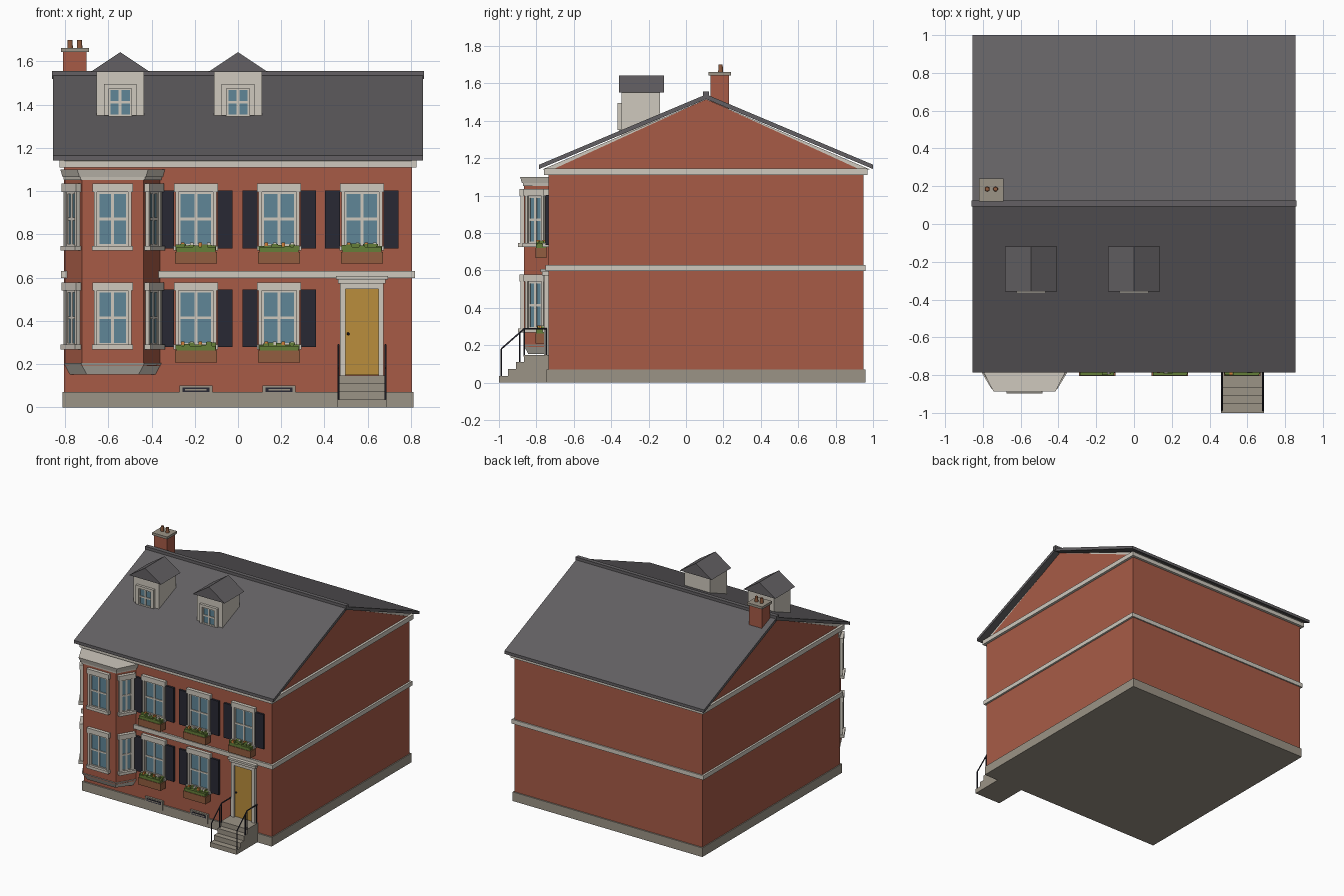
import bpy, bmesh, math, random
from mathutils import Matrix, Vector

if "Cube" in bpy.data.objects:
    bpy.data.objects.remove(bpy.data.objects["Cube"])
random.seed(4)


def material(name, r, g, b):
    m = bpy.data.materials.new(name)
    m.use_nodes = True
    m.diffuse_color = (r, g, b, 1)
    node = next(n for n in m.node_tree.nodes if n.type == 'BSDF_PRINCIPLED')
    node.inputs["Base Color"].default_value = (r, g, b, 1)
    node.inputs["Roughness"].default_value = 0.8
    return m


BRICK = material("red brick", .39, .105, .062)
SLATE = material("grey slate", .125, .118, .125)
TRIM = material("cream trim", .62, .58, .51)
STONE = material("grey stone", .33, .295, .24)
GLASS = material("blue glass", .115, .24, .31)
DARK = material("near black paint", .022, .022, .034)
OCHRE = material("ochre door paint", .49, .27, .045)
WOOD = material("planter wood", .29, .11, .05)
LEAF = material("leaf green", .13, .21, .04)
ORANGE = material("orange petals", .62, .21, .04)


def finish(name, bm, mat):
    bmesh.ops.recalc_face_normals(bm, faces=bm.faces)
    mesh = bpy.data.meshes.new(name)
    bm.to_mesh(mesh)
    bm.free()
    mesh.materials.append(mat)
    ob = bpy.data.objects.new(name, mesh)
    bpy.context.collection.objects.link(ob)
    return ob


def boxes(name, mat, spans, place=Matrix()):
    """One object from several boxes, each (x0, x1, y0, y1, z0, z1)."""
    bm = bmesh.new()
    for x0, x1, y0, y1, z0, z1 in spans:
        fit = (Matrix.Translation(((x0 + x1) / 2, (y0 + y1) / 2, (z0 + z1) / 2))
               @ Matrix.Diagonal((x1 - x0, y1 - y0, z1 - z0, 1)))
        bmesh.ops.create_cube(bm, size=1, matrix=place @ fit)
    return finish(name, bm, mat)


def loft(name, mat, ring_a, ring_b):
    """Closed solid between two rings of points."""
    bm = bmesh.new()
    a, b = [[bm.verts.new(p) for p in ring] for ring in (ring_a, ring_b)]
    bm.faces.new(a)
    bm.faces.new(b)
    for i in range(len(a)):
        j = (i + 1) % len(a)
        bm.faces.new((a[i], a[j], b[j], b[i]))
    return finish(name, bm, mat)


def along_x(name, mat, profile, x0, x1):
    return loft(name, mat, [(x0, y, z) for y, z in profile], [(x1, y, z) for y, z in profile])


# Main walls, plinth and horizontal bands
MID, FRONT, BACK = .108, -.735, .95
boxes("brick_walls", BRICK, [(-.805, .805, FRONT, BACK, .03, 1.13)])
boxes("stone_plinth", STONE, [(-.812, .812, FRONT - .012, BACK + .01, 0, .07)])
boxes("belt_course", TRIM, [(-.82, .82, FRONT - .015, BACK + .01, .597, .63)])
boxes("cornice", TRIM, [(-.825, .825, FRONT - .025, BACK + .02, 1.11, 1.145)])

# Gables and roof
along_x("gable_trim", TRIM, [(MID - .875, 1.14), (MID + .875, 1.14), (MID, 1.515)], -.803, .803)
along_x("brick_gables", BRICK, [(MID - .82, 1.14), (MID + .82, 1.14), (MID, 1.515)], -.807, .807)
along_x("slate_roof", SLATE, [(MID - .893, 1.165), (MID, 1.541), (MID + .892, 1.165),
                              (MID + .892, 1.142), (MID, 1.516), (MID - .893, 1.142)], -.855, .855)
boxes("ridge_cap", SLATE, [(-.86, .86, MID - .016, MID + .016, 1.52, 1.556)])

# Chimney with two pots
boxes("chimney_stack", BRICK, [(-.81, -.70, .13, .23, 1.4, 1.645)])
boxes("chimney_cap", STONE, [(-.82, -.69, .12, .24, 1.643, 1.662)])
for i, x in enumerate((-.777, -.733)):
    bm = bmesh.new()
    bmesh.ops.create_cone(bm, cap_ends=True, segments=12, radius1=.013, radius2=.011, depth=.04,
                          matrix=Matrix.Translation((x, .185, 1.68)))
    finish(f"chimney_pot_{i + 1}", bm, WOOD)


def glazing(name, w, z0, z1, place):
    """Glass with sash bars filling x -w..w, z0..z1 of a local wall plane."""
    boxes(name + "_glass", GLASS, [(-w, w, -.006, 0, z0, z1)], place)
    t, mid = .01, (z0 + z1) / 2
    boxes(name + "_sash", TRIM, [
        (-w, t - w, -.012, 0, z0, z1), (w - t, w, -.012, 0, z0, z1),
        (-w, w, -.012, 0, z0, z0 + t), (-w, w, -.012, 0, z1 - t, z1),
        (-.007, .007, -.011, 0, z0, z1), (-w, w, -.011, 0, mid - .006, mid + .006)], place)


def window(name, w, place):
    e = w + .015
    glazing(name, w, .02, .272, place)
    boxes(name + "_surround", TRIM, [
        (-e, -w, -.02, 0, .02, .275), (w, e, -.02, 0, .02, .275),
        (-e - .007, e + .007, -.026, 0, .272, .31),
        (-e - .008, e + .008, -.032, 0, 0, .022)], place)


def planter(name, x, z):
    place = Matrix.Translation((x, FRONT, z))
    boxes(name + "_box", WOOD, [(-.097, .097, -.07, -.01, -.06, -.006)], place)
    leaves = [(-.09, .09, -.066, -.012, -.01, .016)]
    petals = {ORANGE: [], TRIM: []}
    for i in range(9):
        px, py = -.08 + i * .02, random.uniform(-.055, -.025)
        leaves.append((px - .014, px + .014, py - .012, py + .012, 0, random.uniform(.018, .034)))
        if i % 2:
            petals[ORANGE if i % 4 == 1 else TRIM].append(
                (px - .008, px + .008, py - .012, py + .006, .016, .037))
    boxes(name + "_leaves", LEAF, leaves, place)
    boxes(name + "_orange_flowers", ORANGE, petals[ORANGE], place)
    boxes(name + "_white_flowers", TRIM, petals[TRIM], place)


# Wall windows with shutters and planters
for floor, z in (("lower", .268), ("upper", .725)):
    for i, x in enumerate((-.195, .19, .573)):
        if floor == "lower" and i == 2:
            continue
        name = f"{floor}_window_{i + 1}"
        place = Matrix.Translation((x, FRONT, z))
        window(name, .08, place)
        boxes(name + "_shutters", DARK, [(s * .135 - .035, s * .135 + .035, -.016, 0, .01, .278)
                                         for s in (-1, 1)], place)
        planter(f"{floor}_planter_{i + 1}", x, z)

# Bay: canted brick column with flared base and cap
BAY = -.58


def bay_ring(z, grow=0):
    return [(BAY + sx * (w + grow), y, z) for sx, w, y in
            ((-1, .22, FRONT + .02), (-1, .22, FRONT), (-1, .142, -.865 - grow),
             (1, .142, -.865 - grow), (1, .22, FRONT), (1, .22, FRONT + .02))]


loft("bay_walls", BRICK, bay_ring(.19), bay_ring(1.06))
loft("bay_base", TRIM, bay_ring(.152, -.022), bay_ring(.205, .006))
loft("bay_frieze", TRIM, bay_ring(1.052, .006), bay_ring(1.07, .008))
loft("bay_cap", TRIM, bay_ring(1.066, .012), bay_ring(1.1, .022))
tilt = math.atan2(.13, .078)
for floor, z in (("lower", .268), ("upper", .725)):
    window(f"bay_{floor}_front_window", .072, Matrix.Translation((BAY, -.865, z)))
    for side, s in (("right", -1), ("left", 1)):
        place = (Matrix.Translation((BAY + s * .181, (FRONT - .865) / 2, z))
                 @ Matrix.Rotation(s * tilt, 4, 'Z'))
        window(f"bay_{floor}_{side}_window", .043, place)

# Dormers
for i, x in enumerate((-.545, 0)):
    name = f"dormer_{i + 1}"
    boxes(name + "_walls", TRIM, [(x - .11, x + .11, -.345, -.138, 1.3, 1.565)])
    gable = [(-.137, 1.552), (.137, 1.552), (0, 1.643)]
    loft(name + "_roof", SLATE, [(x + a, -.358, z) for a, z in gable],
         [(x + a, -.118, z) for a, z in gable])
    place = Matrix.Translation((x, -.345, 0))
    glazing(name, .055, 1.345, 1.478, place)
    boxes(name + "_surround", TRIM, [(-.076, -.053, -.02, 0, 1.35, 1.495), (.053, .076, -.02, 0, 1.35, 1.495),
                                     (-.076, .076, -.02, 0, 1.475, 1.495)], place)

# Door and surround
door = Matrix.Translation((.573, FRONT, 0))
boxes("front_door", OCHRE, [(-.08, .08, -.012, 0, .15, .552)], door)
boxes("door_surround", TRIM, [(-.1, -.076, -.025, 0, .145, .57), (.076, .1, -.025, 0, .145, .57),
                              (-.1, .1, -.025, 0, .548, .575), (-.11, .11, -.034, 0, .573, .594),
                              (-.12, .12, -.042, 0, .592, .607)], door)
bm = bmesh.new()
bmesh.ops.create_icosphere(bm, subdivisions=2, radius=.007, matrix=Matrix.Translation((.51, FRONT - .017, .34)))
finish("door_knob", bm, DARK)

# Steps and railings
boxes("front_steps", STONE, [(.46, .688, y, FRONT, 0, z) for y, z in
                             ((-1, .036), (-.953, .073), (-.91, .11), (-.867, .147))])
for side, x in (("right", .465), ("left", .683)):
    rail = bpy.data.curves.new(f"{side}_railing", 'CURVE')
    rail.dimensions = '3D'
    rail.bevel_depth = .005
    rail.bevel_resolution = 1
    rail.use_fill_caps = True
    top = [(-.988, .18), (-.865, .288), (-.742, .288)]
    posts = [[(-.988, .03), top[0]], [(-.865, .14), top[1]], [(-.748, .14), (-.748, .288)],
             [(-.888, .11), (-.888, .268)]]
    for path in [top] + posts:
        spline = rail.splines.new('POLY')
        spline.points.add(len(path) - 1)
        for point, (y, z) in zip(spline.points, path):
            point.co = (x, y, z, 1)
    rail.materials.append(DARK)
    bpy.context.collection.objects.link(bpy.data.objects.new(f"{side}_railing", rail))

# Cellar vents above the plinth
for i, x in enumerate((-.195, .19)):
    place = Matrix.Translation((x, FRONT, 0))
    boxes(f"vent_frame_{i + 1}", STONE, [(-.076, .076, -.016, 0, .03, .1)], place)
    boxes(f"vent_opening_{i + 1}", DARK, [(-.062, .062, -.018, 0, .07, .092)], place)
    boxes(f"vent_slats_{i + 1}", STONE, [(-.05, .05, -.02, 0, .077, .084)], place)
